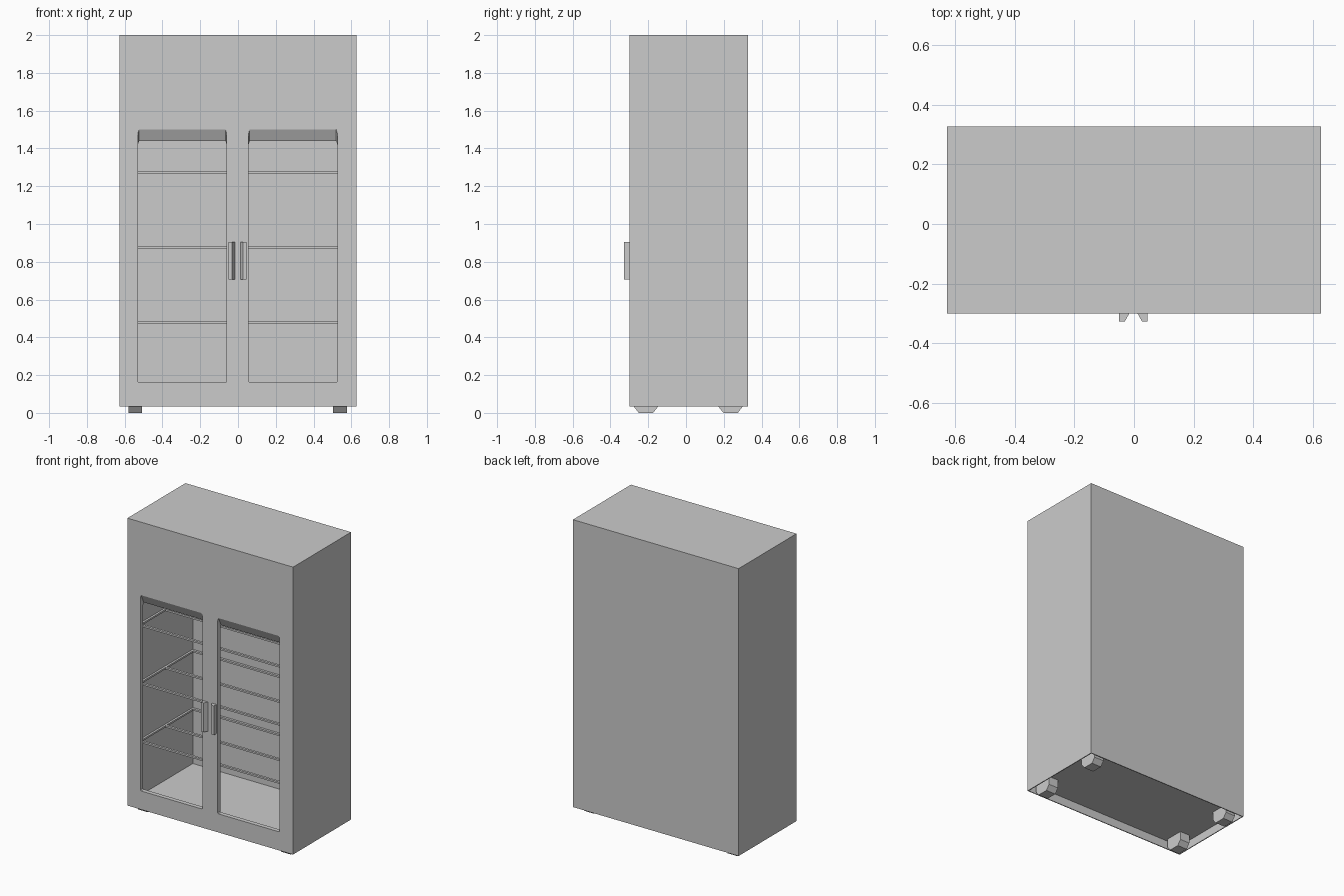
import bpy, bmesh

if "Cube" in bpy.data.objects:
    bpy.data.objects.remove(bpy.data.objects["Cube"])

W, FRONT, BACK = 0.627, -0.30, 0.327     # cabinet half width and faces
BASE, TOP = 0.033, 2.0
CX = -0.002                              # centre line of doors and feet


def make(name, bm):
    bmesh.ops.recalc_face_normals(bm, faces=bm.faces[:])
    me = bpy.data.meshes.new(name)
    bm.to_mesh(me)
    bm.free()
    ob = bpy.data.objects.new(name, me)
    bpy.context.collection.objects.link(ob)
    return ob


def loft(name, ring_a, ring_b):
    """Closed solid between two matching rings of points."""
    bm = bmesh.new()
    a = [bm.verts.new(p) for p in ring_a]
    b = [bm.verts.new(p) for p in ring_b]
    bm.faces.new(a)
    bm.faces.new(b)
    n = len(a)
    for i in range(n):
        j = (i + 1) % n
        bm.faces.new((a[i], a[j], b[j], b[i]))
    return make(name, bm)


def box(name, x0, x1, y0, y1, z0, z1):
    ring = [(x0, y0), (x1, y0), (x1, y1), (x0, y1)]
    return loft(name, [(x, y, z0) for x, y in ring], [(x, y, z1) for x, y in ring])


def cut(target, cutter):
    mod = target.modifiers.new("cut", 'BOOLEAN')
    mod.operation, mod.solver, mod.object = 'DIFFERENCE', 'EXACT', cutter
    cutter.hide_render = True
    bpy.context.view_layer.objects.active = target
    bpy.ops.object.modifier_apply(modifier=mod.name)
    bpy.data.objects.remove(cutter)


# Cabinet: solid box with a hollow compartment and a recessed underside
cabinet = box("cabinet", -W, W, FRONT, BACK, BASE, TOP)
cut(cabinet, box("compartment_cutter", -0.566, 0.566, -0.27, 0.32, 0.1, 1.5))
cut(cabinet, box("recess_cutter", -W + 0.006, W - 0.006, FRONT + 0.006, BACK - 0.006,
                 BASE - 0.05, 0.09))


# Door openings: clipped corners, with the top edge sloping down inwards
def opening_ring(x0, x1, y):
    top = 1.5 - (y - FRONT) * 2.0
    c = 0.006
    pts = [(x0 + c, 0.16), (x1 - c, 0.16), (x1, 0.16 + c), (x1, top - 0.02),
           (x1 - c, top), (x0 + c, top), (x0, top - 0.02), (x0, 0.16 + c)]
    return [(x, y, z) for x, z in pts]


for s in (-1, 1):
    x0, x1 = sorted((CX + s * 0.058, CX + s * 0.528))
    cut(cabinet, loft("opening_cutter", opening_ring(x0, x1, -0.32),
                      opening_ring(x0, x1, -0.262)))

# Shelf frames: three cross bars and two side bars each
for n, z in enumerate((0.478, 0.876, 1.274), 1):
    z0, z1 = z - 0.006, z + 0.006
    for part, y in (("front", -0.262), ("middle", 0.012), ("back", 0.312)):
        box(f"shelf_{n}_{part}_bar", -0.566, 0.566, y - 0.008, y + 0.008, z0, z1)
    for side, s in (("left", -1), ("right", 1)):
        x0, x1 = sorted((s * 0.552, s * 0.566))
        box(f"shelf_{n}_{side}_bar", x0, x1, -0.27, 0.32, z0, z1)

# Handles with a slanted inner grip face, and flared feet
for side, s in (("left", -1), ("right", 1)):
    prof = [(0.014, FRONT), (0.048, FRONT), (0.048, -0.327), (0.029, -0.327)]
    loft(f"{side}_handle", [(CX + s * x, y, 0.705) for x, y in prof],
         [(CX + s * x, y, 0.905) for x, y in prof])

    for end, y in (("front", -0.212), ("back", 0.236)):
        foot = [(-0.038, 0.0), (0.038, 0.0), (0.064, BASE), (0.064, 0.09),
                (-0.064, 0.09), (-0.064, BASE)]
        loft(f"{end}_{side}_foot", [(CX + s * 0.505, y + d, z) for d, z in foot],
             [(CX + s * 0.578, y + d, z) for d, z in foot])
